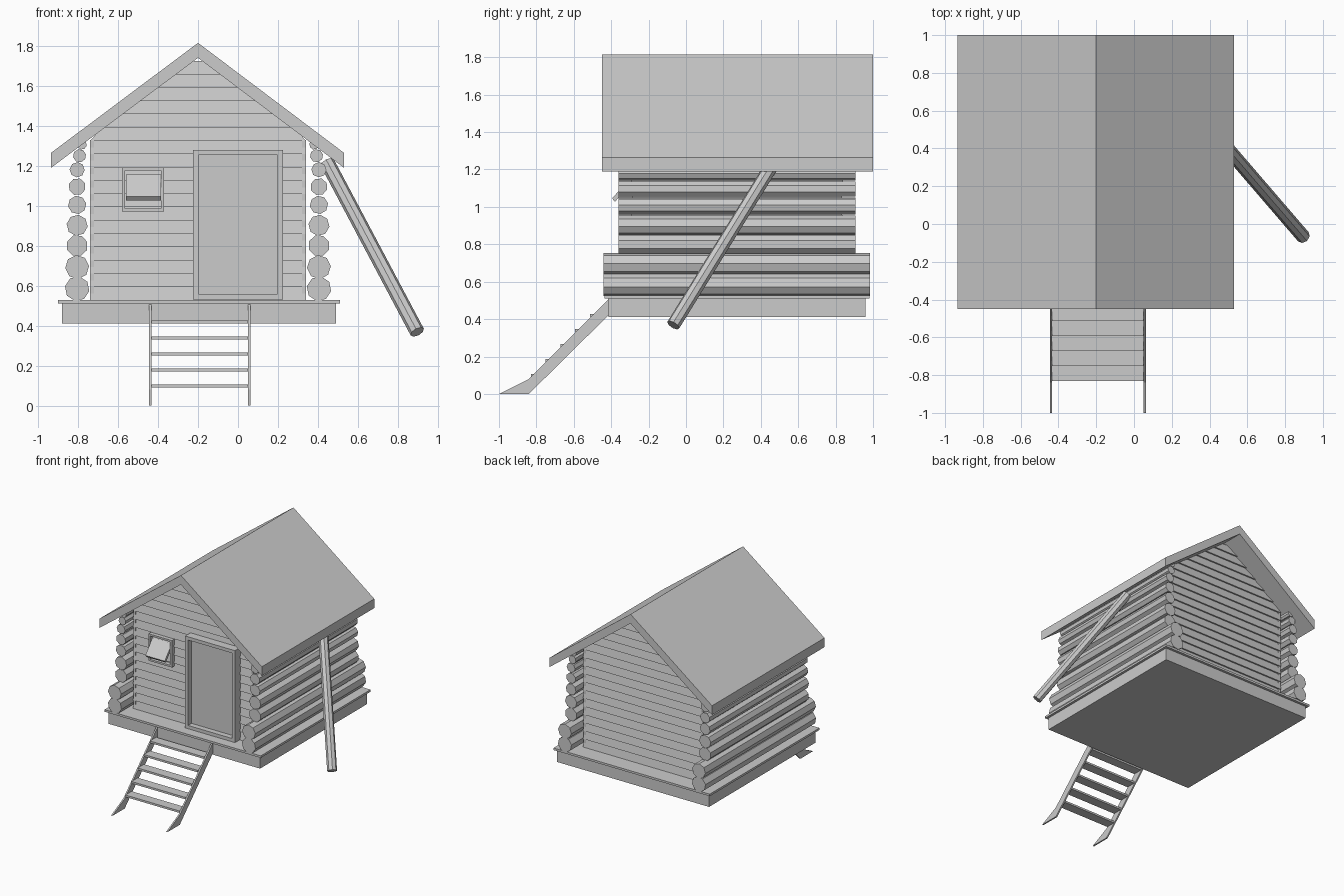
import bpy, math
from mathutils import Vector

cube = bpy.data.objects.get("Cube")
if cube:
    bpy.data.objects.remove(cube, do_unlink=True)

wood = bpy.data.materials.new("grey_wood")
wood.use_nodes = True
GREY = (0.6, 0.6, 0.6, 1)
wood.diffuse_color = GREY
wood.node_tree.nodes["Principled BSDF"].inputs["Base Color"].default_value = GREY

MID = -0.2           # x of the ridge
FRONT, BACK = -0.29, 0.835


def add_mesh(name, verts, faces):
    mesh = bpy.data.meshes.new(name)
    mesh.from_pydata(verts, [], faces)
    mesh.materials.append(wood)
    obj = bpy.data.objects.new(name, mesh)
    bpy.context.collection.objects.link(obj)
    return obj


def loft(name, a, b):
    """Solid between two matching outlines."""
    n = len(a)
    faces = [tuple(range(n))[::-1], tuple(range(n, 2 * n))]
    faces += [(i, (i + 1) % n, n + (i + 1) % n, n + i) for i in range(n)]
    obj = add_mesh(name, list(a) + list(b), faces)
    return obj


def box(name, x0, x1, y0, y1, z0, z1):
    ring = [(x0, y0), (x1, y0), (x1, y1), (x0, y1)]
    return loft(name, [(x, y, z0) for x, y in ring], [(x, y, z1) for x, y in ring])


def log(name, p, q, r, sides=8, turn=0.0):
    p, q = Vector(p), Vector(q)
    rot = (q - p).to_track_quat('Z', 'Y')
    ring = [rot @ Vector((r * math.cos(t), r * math.sin(t), 0))
            for t in (turn + math.tau * i / sides for i in range(sides))]
    return loft(name, [p + v for v in ring], [q + v for v in ring])


def frame(name, x0, x1, y0, y1, z0, z1, w):
    box(name + "_left", x0, x0 + w, y0, y1, z0, z1)
    box(name + "_right", x1 - w, x1, y0, y1, z0, z1)
    box(name + "_bottom", x0 + w, x1 - w, y0, y1, z0, z0 + w)
    box(name + "_top", x0 + w, x1 - w, y0, y1, z1 - w, z1)


# Platform and deck
box("platform", -0.88, 0.49, -0.415, 0.96, 0.41, 0.51)
box("deck", -0.9, 0.51, -0.435, 0.98, 0.51, 0.527)

# Roof
profile = [(-0.935, 1.19), (MID, 1.74), (0.53, 1.19),
           (0.53, 1.265), (MID, 1.815), (-0.935, 1.265)]
roof = add_mesh("roof", [(x, y, z) for y in (-0.45, 1.0) for x, z in profile],
                [(0, 1, 4, 5), (1, 2, 3, 4), (11, 10, 7, 6), (10, 9, 8, 7),
                 (0, 6, 7, 1), (1, 7, 8, 2), (2, 8, 9, 3), (3, 9, 10, 4),
                 (4, 10, 11, 5), (5, 11, 6, 0)])

# Gable walls of lapped boards, narrowing under the roof
def half_width(z):
    return min(0.54, max(0.01, (1.75 - z) / 0.748))

BOARD = 0.0665
for name, face, out in (("front", FRONT, -1), ("back", BACK, 1)):
    for i in range(18):
        z0 = 0.527 + i * BOARD
        z1 = z0 + BOARD
        w0, w1 = half_width(z0), half_width(z1)
        ya, yb, yi = face + out * 0.006, face - out * 0.006, face - out * 0.04
        loft(f"{name}_board_{i}",
             [(MID - w0, ya, z0), (MID + w0, ya, z0), (MID + w0, yi, z0), (MID - w0, yi, z0)],
             [(MID - w1, yb, z1), (MID + w1, yb, z1), (MID + w1, yi, z1), (MID - w1, yi, z1)])

# Side walls of stacked logs, thinner towards the eaves
stack = [(0.585, 0.062), (0.693, 0.06), (0.8, 0.054), (0.902, 0.053), (1.004, 0.046),
         (1.095, 0.043), (1.18, 0.038), (1.25, 0.033), (1.305, 0.024)]
for name, side in (("right", -1), ("left", 1)):
    box(name + "_inner_wall", MID + side * 0.52, MID + side * 0.54,
        FRONT, BACK, 0.527, 1.33)
    for i, (z, r) in enumerate(stack):
        y0, y1 = (-0.44, 0.985) if i < 2 else (-0.36, 0.905)
        x = MID + side * (0.605 - 0.012 * max(0, i - 6))
        log(f"{name}_wall_log_{i}", (x, y0, z), (x, y1, z), r, 8, 0.2 + 0.5 * i)

# Door
frame("door_frame", -0.225, 0.225, -0.36, FRONT, 0.53, 1.28, 0.027)
box("door", -0.198, 0.198, -0.315, FRONT, 0.557, 1.253)

# Window with a tilted shutter
frame("window_frame", -0.58, -0.37, -0.325, FRONT, 0.97, 1.19, 0.015)
loft("window_shutter",
     [(-0.56, y, z) for y, z in ((-0.3, 1.155), (-0.395, 1.045), (-0.38, 1.027), (-0.285, 1.14))],
     [(-0.385, y, z) for y, z in ((-0.3, 1.155), (-0.395, 1.045), (-0.38, 1.027), (-0.285, 1.14))])

# Steps
rail = [(-1.0, 0.0), (-0.84, 0.0), (-0.415, 0.42), (-0.415, 0.505), (-0.84, 0.08)]
for name, x in (("right", -0.44), ("left", 0.057)):
    loft(name + "_step_rail", [(x - 0.006, y, z) for y, z in rail],
         [(x + 0.006, y, z) for y, z in rail])
for i in range(5):
    y, z = -0.83 + 0.079 * i, 0.09 + 0.08 * i
    box(f"tread_{i}", -0.434, 0.051, y, y + 0.08, z, z + 0.016)

# Leaning pole
log("leaning_pole", (0.897, -0.068, 0.368), (0.447, 0.455, 1.215), 0.037, 8)

# Consistent outward faces
import bmesh
for obj in bpy.context.collection.objects:
    if obj.type == 'MESH' and wood.name in obj.data.materials:
        bm = bmesh.new()
        bm.from_mesh(obj.data)
        bmesh.ops.recalc_face_normals(bm, faces=bm.faces)
        bm.to_mesh(obj.data)
        bm.free()
